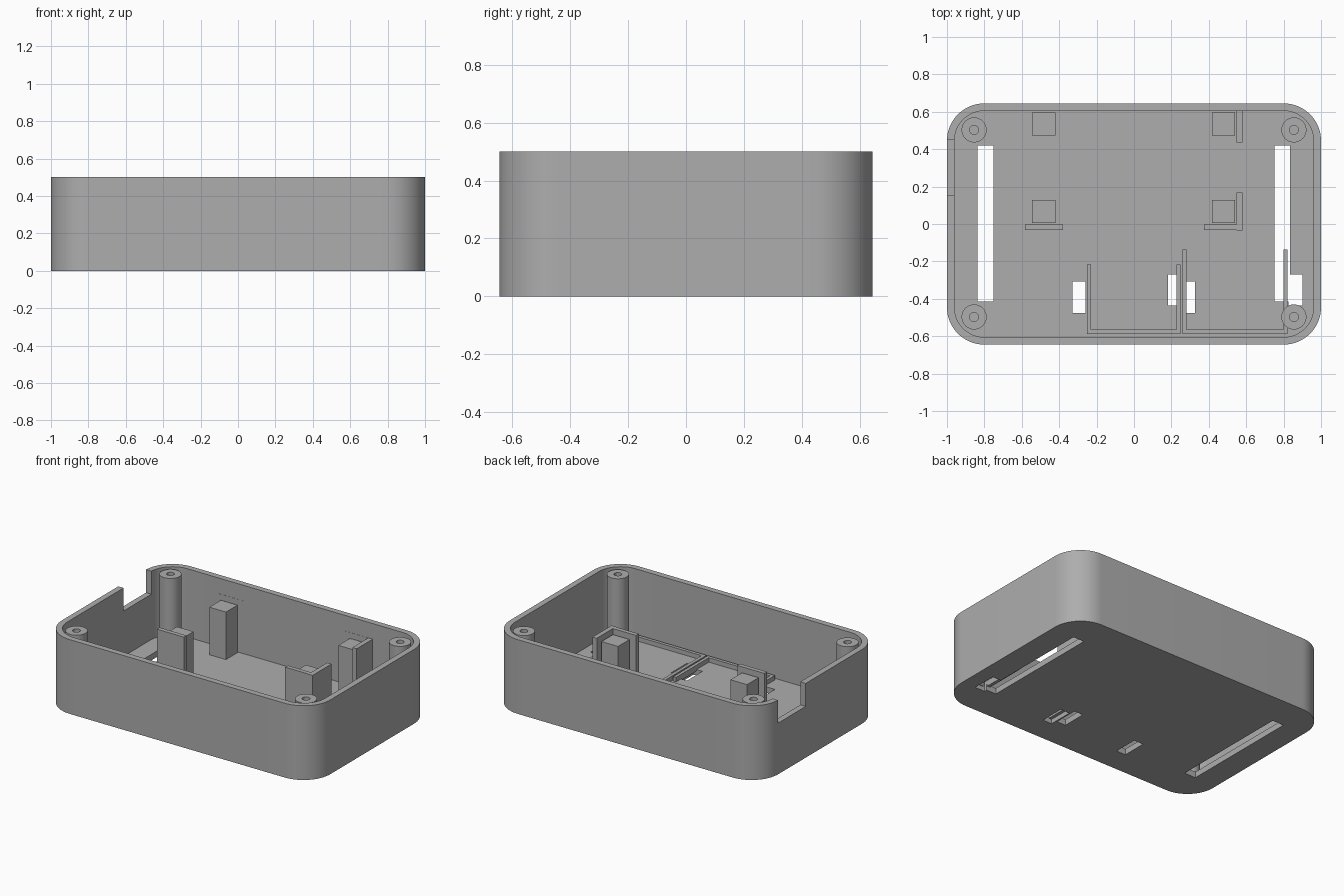
import bpy, bmesh
from math import sin, cos, pi

if "Cube" in bpy.data.objects:
    bpy.data.objects.remove(bpy.data.objects["Cube"])

HX, HY, H = 1.0, 0.645, 0.5      # half length, half width, height
WALL, FLOOR, R = 0.04, 0.04, 0.2  # wall, floor, corner radius

grey = bpy.data.materials.new("grey plastic")
grey.use_nodes = True
colour = (0.42, 0.42, 0.42, 1)
grey.diffuse_color = colour
grey.node_tree.nodes["Principled BSDF"].inputs["Base Color"].default_value = colour


def finish(name, bm):
    bmesh.ops.recalc_face_normals(bm, faces=bm.faces)
    mesh = bpy.data.meshes.new(name)
    bm.to_mesh(mesh)
    bm.free()
    mesh.materials.append(grey)
    ob = bpy.data.objects.new(name, mesh)
    bpy.context.collection.objects.link(ob)
    return ob


def box(name, x0, x1, y0, y1, z0, z1):
    bm = bmesh.new()
    bmesh.ops.create_cube(bm, size=1)
    for v in bm.verts:
        v.co.x = x1 if v.co.x > 0 else x0
        v.co.y = y1 if v.co.y > 0 else y0
        v.co.z = z1 if v.co.z > 0 else z0
    return finish(name, bm)


def rounded_block(name, inset, z0, z1, steps=16):
    bm = bmesh.new()
    pts = []
    for q, (sx, sy) in enumerate([(1, 1), (-1, 1), (-1, -1), (1, -1)]):
        for i in range(steps + 1):
            a = (q + i / steps) * pi / 2
            pts.append((sx * (HX - R) + (R - inset) * cos(a),
                        sy * (HY - R) + (R - inset) * sin(a), z0))
    face = bm.faces.new([bm.verts.new(p) for p in pts])
    top = bmesh.ops.extrude_face_region(bm, geom=[face])["geom"]
    for v in top:
        if isinstance(v, bmesh.types.BMVert):
            v.co.z = z1
    return finish(name, bm)


def smooth(ob):
    bpy.ops.object.select_all(action='DESELECT')
    ob.select_set(True)
    bpy.context.view_layer.objects.active = ob
    bpy.ops.object.shade_smooth_by_angle(angle=0.5)


def cut(ob, cutter):
    mod = ob.modifiers.new("cut", 'BOOLEAN')
    mod.operation, mod.solver, mod.object = 'DIFFERENCE', 'EXACT', cutter
    bpy.context.view_layer.objects.active = ob
    bpy.ops.object.modifier_apply(modifier=mod.name)
    bpy.data.objects.remove(cutter)


# Open tray with rounded corners
tray = rounded_block("tray", 0, 0, H)
cut(tray, rounded_block("cavity", WALL, FLOOR, H + 0.1))

# Cable notch in the right wall
cut(tray, box("notch", -1.1, -0.9, 0.155, 0.45, 0.345, 0.6))

# Floor slots: two long vents and the clip slots
for x0, x1, y0, y1 in [(-0.837, -0.752, -0.415, 0.42), (0.752, 0.834, -0.415, 0.42),
                       (0.825, 0.9, -0.435, -0.27), (-0.33, -0.26, -0.475, -0.307),
                       (0.182, 0.248, -0.435, -0.27), (0.258, 0.326, -0.475, -0.307)]:
    cut(tray, box("slot", x0, x1, y0, y1, -0.1, 0.1))
smooth(tray)


# Screw bosses with blind holes
def boss(name, x, y, n=32):
    bm = bmesh.new()
    profile = [(0.067, 0.03), (0.067, 0.49), (0.024, 0.49), (0.024, 0.2)]
    rings = [[bm.verts.new((x + r * cos(2 * pi * i / n), y + r * sin(2 * pi * i / n), z))
              for i in range(n)] for r, z in profile]
    for a, b in zip(rings, rings[1:]):
        for i in range(n):
            j = (i + 1) % n
            bm.faces.new((a[i], a[j], b[j], b[i]))
    bm.faces.new(rings[0])
    bm.faces.new(rings[-1])
    smooth(finish(name, bm))


for side, x in (("right", -0.855), ("left", 0.855)):
    for end, y in (("back", 0.503), ("front", -0.497)):
        boss(f"{end}_{side}_screw_boss", x, y)

# Board posts, each with a guard plate on its outer side
POST, PLATE, BASE = 0.36, 0.395, 0.03
for side, x in (("right", -0.545), ("left", 0.416)):
    for end, y in (("back", 0.473), ("front", 0.006)):
        box(f"{end}_{side}_post", x, x + 0.124, y, y + 0.123, BASE, POST)
    p0, p1 = (-0.582, -0.38) if side == "right" else (0.374, 0.56)
    box(f"back_{side}_guard", p0, p1, 0.604, 0.62, BASE, PLATE)
    box(f"front_{side}_guard", p0, p1, -0.032, -0.003, BASE, PLATE)
box("back_left_side_guard", 0.547, 0.579, 0.436, 0.615, BASE, PLATE)
box("front_left_side_guard", 0.547, 0.579, -0.035, 0.168, BASE, PLATE)

# Low U-shaped locating ribs on the floor
for name, x0, x1, y1 in (("right_rib", -0.251, 0.248, -0.217),
                         ("left_rib", 0.258, 0.82, -0.137)):
    t, y0, top = 0.022, -0.587, 0.07
    box(name + "_front", x0, x1, y0, y0 + t, BASE, top)
    box(name + "_side_a", x0, x0 + t, y0, y1, BASE, top)
    box(name + "_side_b", x1 - t, x1, y0, y1, BASE, top)
